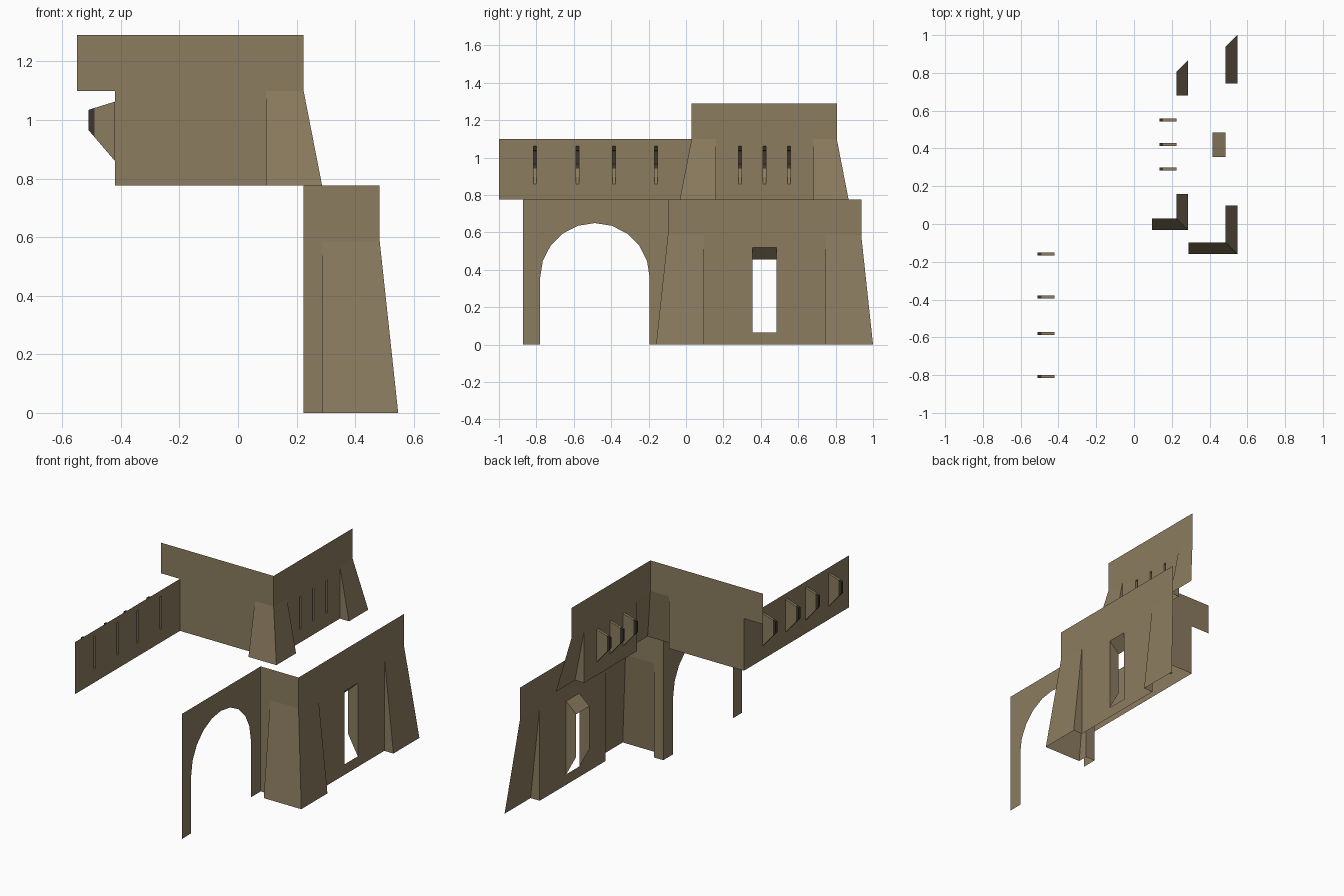
import bpy, math
from mathutils import Vector

if "Cube" in bpy.data.objects:
    bpy.data.objects.remove(bpy.data.objects["Cube"])


def material(name, rgb):
    m = bpy.data.materials.new(name)
    m.diffuse_color = (*rgb, 1)
    m.use_nodes = True
    m.node_tree.nodes["Principled BSDF"].inputs["Base Color"].default_value = m.diffuse_color
    return m


STONE = material("sandstone", (0.262, 0.202, 0.117))
DARK = material("dark_slot", (0.045, 0.037, 0.027))


class Part:
    """Collects flat polygons, each turned to face a hint direction."""

    def __init__(self, name):
        self.name, self.verts, self.faces, self.mats = name, [], [], []

    def poly(self, pts, hint, mat=0):
        pts = [Vector(p) for p in pts]
        n = sum((a.cross(b) for a, b in zip(pts, pts[1:] + pts[:1])), Vector())
        if n.dot(Vector(hint)) < 0:
            pts.reverse()
        i = len(self.verts)
        self.verts += pts
        self.faces.append(list(range(i, i + len(pts))))
        self.mats.append(mat)

    def side_rect(self, x, y0, y1, z0, z1):
        self.poly([(x, y0, z0), (x, y1, z0), (x, y1, z1), (x, y0, z1)], (1, 0, 0))

    def build(self):
        me = bpy.data.meshes.new(self.name)
        me.from_pydata(self.verts, [], self.faces)
        me.materials.append(STONE)
        me.materials.append(DARK)
        me.polygons.foreach_set("material_index", self.mats)
        me.update()
        ob = bpy.data.objects.new(self.name, me)
        bpy.context.collection.objects.link(ob)


def pierced_wall(part, x, y0, y1, z0, z1, centres, width, lo, hi):
    """Wall in a plane of constant x with a row of equal openings."""
    y = y0
    for c in sorted(centres):
        a, b = c - width / 2, c + width / 2
        part.side_rect(x, y, a, z0, z1)
        part.side_rect(x, a, b, z0, lo)
        part.side_rect(x, a, b, hi, z1)
        y = b
    part.side_rect(x, y, y1, z0, z1)


def reveal(part, c, width, profile, mat=0, sill=True, cap=False):
    """Jambs, head and sill; profile = (x, low, high) outer then inner."""
    (xo, lo, ho), (xi, li, hi) = profile
    a, b = c - width / 2, c + width / 2
    for y, d in ((a, 1), (b, -1)):
        part.poly([(xo, y, lo), (xi, y, li), (xi, y, hi), (xo, y, ho)], (0, d, 0), mat)
    part.poly([(xo, a, ho), (xo, b, ho), (xi, b, hi), (xi, a, hi)], (0, 0, -1), mat)
    if sill:
        part.poly([(xo, a, lo), (xo, b, lo), (xi, b, li), (xi, a, li)], (0, 0, 1), mat)
    if cap:
        part.poly([(xi, a, li), (xi, b, li), (xi, b, hi), (xi, a, hi)], (1, 0, 0), mat)


SLOT_W, SLOT_LO, SLOT_HI = 0.016, 0.86, 1.063


def loopholes(name, x, centres):
    """Arrow slots tapering inward, with a dark closed tip."""
    part = Part(name)
    outer, inner = (x, SLOT_LO, SLOT_HI), (x - 0.09, 0.965, 1.035)
    mid = tuple(o + (i - o) * 0.78 for o, i in zip(outer, inner))
    for c in centres:
        reveal(part, c, SLOT_W, (outer, mid))
        reveal(part, c, SLOT_W, (mid, inner), mat=1, cap=True)
    part.build()


def tower(name, front_outline, xw, yw, yb, z0, zs, zt, bx, by0, by1, openings):
    """Front and side wall with flared, hollow corner buttresses."""
    f = 0.063
    walls = Part(name + "_walls")
    walls.poly([(x, yw, z) for x, z in front_outline], (0, -1, 0))
    walls.side_rect(xw, yw, yb, zs, zt)
    pierced_wall(walls, xw, by0, by1, z0, zs, *openings)
    walls.build()
    b = Part(name + "_buttresses")
    # front slope, side slope to the corner, side slope at the back
    b.poly([(bx, yw, zs), (xw, yw, zs), (xw + f, yw - f, z0), (bx, yw - f, z0)], (0, -1, 0))
    b.poly([(xw, yw, zs), (xw, by0, zs), (xw + f, by0, z0), (xw + f, yw - f, z0)], (1, 0, 0))
    b.poly([(xw, by1, zs), (xw, yb, zs), (xw + f, yb + f, z0), (xw + f, by1, z0)], (1, 0, 0))
    # triangular cheeks
    b.poly([(bx, yw, zs), (bx, yw - f, z0), (bx, yw, z0)], (-1, 0, 0))
    for y, d in ((by0, 1), (by1, -1)):
        b.poly([(xw, y, zs), (xw + f, y, z0), (xw, y, z0)], (0, d, 0))
    b.build()


MID, TOP = 0.777, 1.29

# lower tower with its window
LX = 0.484
tower("lower_tower",
      [(0.224, 0), (0.289, 0), (0.289, 0.585), (LX, 0.585), (LX, MID), (0.224, MID)],
      LX, -0.097, 0.937, 0, 0.585, MID, 0.289, 0.097, 0.745,
      ([0.42], 0.13, 0.065, 0.52))
window = Part("window_reveal")
reveal(window, 0.42, 0.13, ((LX, 0.065, 0.52), (LX - 0.068, 0.19, 0.456)), sill=False)
window.build()

# upper tower with three arrow slots
UX, UY, ZS = 0.224, 0.03, 1.10
slots = [0.29, 0.42, 0.55]
tower("upper_tower",
      [(-0.55, TOP), (-0.55, ZS), (-0.42, ZS), (-0.42, MID), (0.095, MID),
       (0.095, ZS), (UX, ZS), (UX, TOP)],
      UX, UY, 0.806, MID, ZS, TOP, 0.095, 0.16, 0.68,
      (slots, SLOT_W, SLOT_LO, SLOT_HI))
loopholes("upper_tower_slots", UX, slots)

# set-back parapet with four arrow slots
slots = [-0.807, -0.58, -0.386, -0.16]
parapet = Part("parapet_wall")
pierced_wall(parapet, -0.42, -1.0, UY, MID, ZS, slots, SLOT_W, SLOT_LO, SLOT_HI)
parapet.build()
loopholes("parapet_slots", -0.42, slots)

# gate wall with a round arch, in strips above the curve
gate = Part("gate_wall")
C, R, SPRING = -0.487, 0.293, 0.357
gate.side_rect(UX, -0.872, C - R, 0, MID)
gate.side_rect(UX, C + R, -0.097, 0, MID)
arch = [(C - R * math.cos(math.pi * i / 10), SPRING + R * math.sin(math.pi * i / 10))
        for i in range(11)]
for (ya, za), (yb, zb) in zip(arch, arch[1:]):
    gate.poly([(UX, ya, za), (UX, yb, zb), (UX, yb, MID), (UX, ya, MID)], (1, 0, 0))
gate.build()
